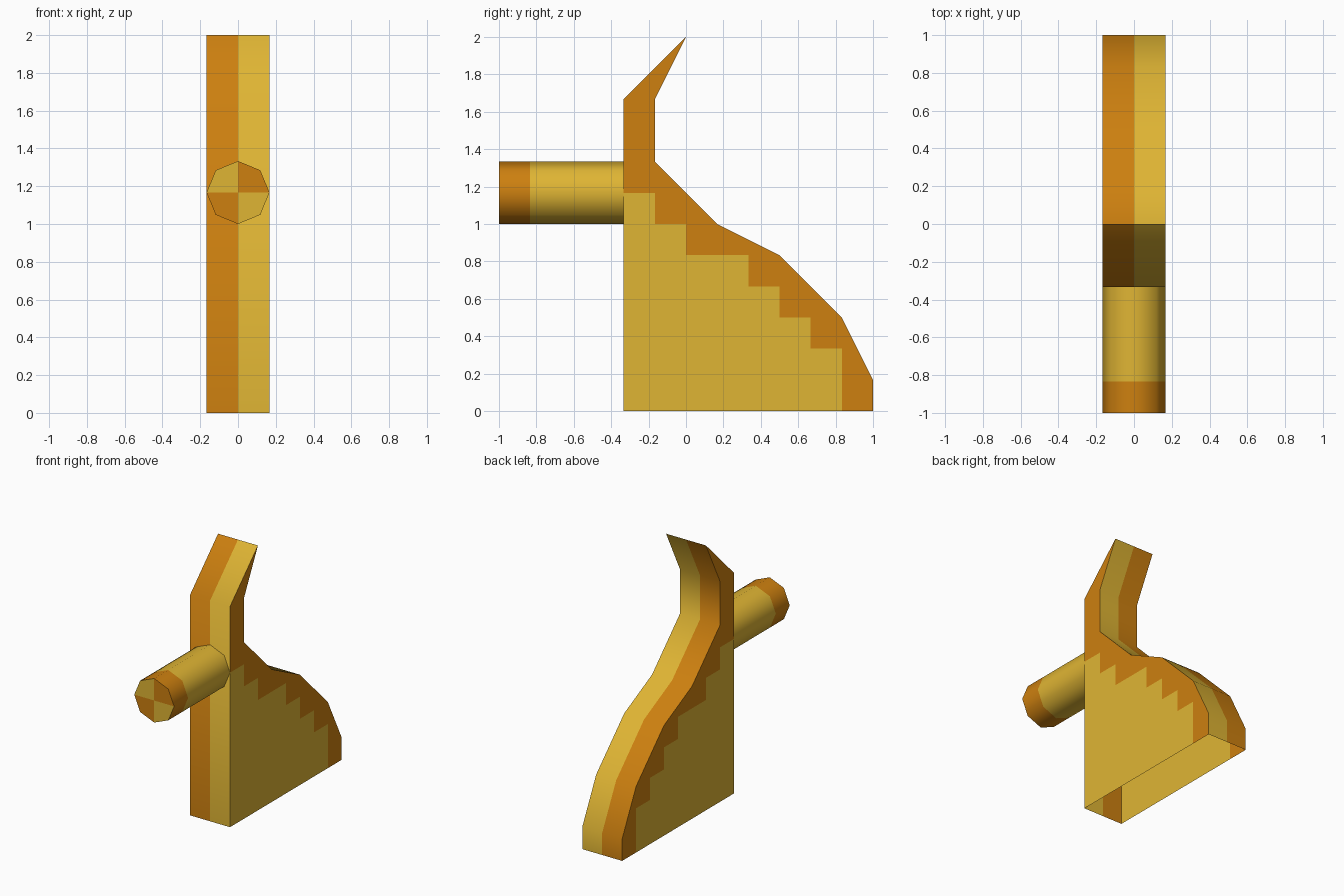
import bpy, bmesh, math

if "Cube" in bpy.data.objects:
    bpy.data.objects.remove(bpy.data.objects["Cube"])

U = 1 / 6   # the model sits on a grid of sixths
YELLOW, ORANGE = 0, 1


def material(name, rgb):
    m = bpy.data.materials.new(name)
    m.diffuse_color = (*rgb, 1)
    m.use_nodes = True
    m.node_tree.nodes["Principled BSDF"].inputs["Base Color"].default_value = m.diffuse_color
    return m


MATS = [material("yellow", (0.74, 0.46, 0.034)), material("orange", (0.61, 0.216, 0.005))]


def add_face(bm, verts, colour):
    bm.faces.new(verts).material_index = colour


def finish(bm, name):
    mesh = bpy.data.meshes.new(name)
    bm.to_mesh(mesh)
    bm.free()
    obj = bpy.data.objects.new(name, mesh)
    bpy.context.collection.objects.link(obj)
    for m in MATS:
        mesh.materials.append(m)
    bpy.ops.object.select_all(action='DESELECT')
    obj.select_set(True)
    bpy.context.view_layer.objects.active = obj
    bpy.ops.object.shade_smooth_by_angle(angle=math.radians(50))


# side profile (y, z): up the back, over the hooked tip, down the front
outline = [(6, 0), (6, 1), (5, 3), (3, 5), (1, 6), (-1, 8), (-1, 10), (0, 12), (-2, 10), (-2, 0)]
# stepped colour border on the sides
steps = [(-2, 7), (-1, 7), (-1, 6), (0, 6), (0, 5), (2, 5), (2, 4),
         (3, 4), (3, 3), (4, 3), (4, 2), (5, 2), (5, 0)]

# rim: strip along the profile, orange on the left half and yellow on the right, open below
bm = bmesh.new()
rows = [[bm.verts.new((x * U, y * U, z * U)) for x in (-1, 0, 1)] for y, z in outline]
for p, q in zip(rows, rows[1:]):
    for i, colour in enumerate((ORANGE, YELLOW)):
        add_face(bm, (p[i + 1], p[i], q[i], q[i + 1]), colour)
finish(bm, "body_rim")

# side panels: yellow with a stepped orange border
for x, name in ((-1, "left_side"), (1, "right_side")):
    bm = bmesh.new()
    for points, colour in ((outline[:-1] + steps, ORANGE), ([(-2, 0)] + steps[::-1], YELLOW)):
        verts = [bm.verts.new((x * U, y * U, z * U)) for y, z in points]
        add_face(bm, verts[::x], colour)
    finish(bm, name)

# front peg: eight-sided, orange end band, quartered cap
bm = bmesh.new()
rings = []
for y in (-6, -5, -2):
    rings.append([bm.verts.new((U * math.cos(k * math.pi / 4), y * U,
                                7 * U + U * math.sin(k * math.pi / 4))) for k in range(8)])
centre = bm.verts.new((0, -1, 7 * U))
for k in range(8):
    n = (k + 1) % 8
    for j, colour in enumerate((ORANGE, YELLOW)):
        add_face(bm, (rings[j][n], rings[j][k], rings[j + 1][k], rings[j + 1][n]), colour)
    add_face(bm, (centre, rings[0][k], rings[0][n]), ORANGE if (k // 2) % 2 == 0 else YELLOW)
finish(bm, "front_peg")
